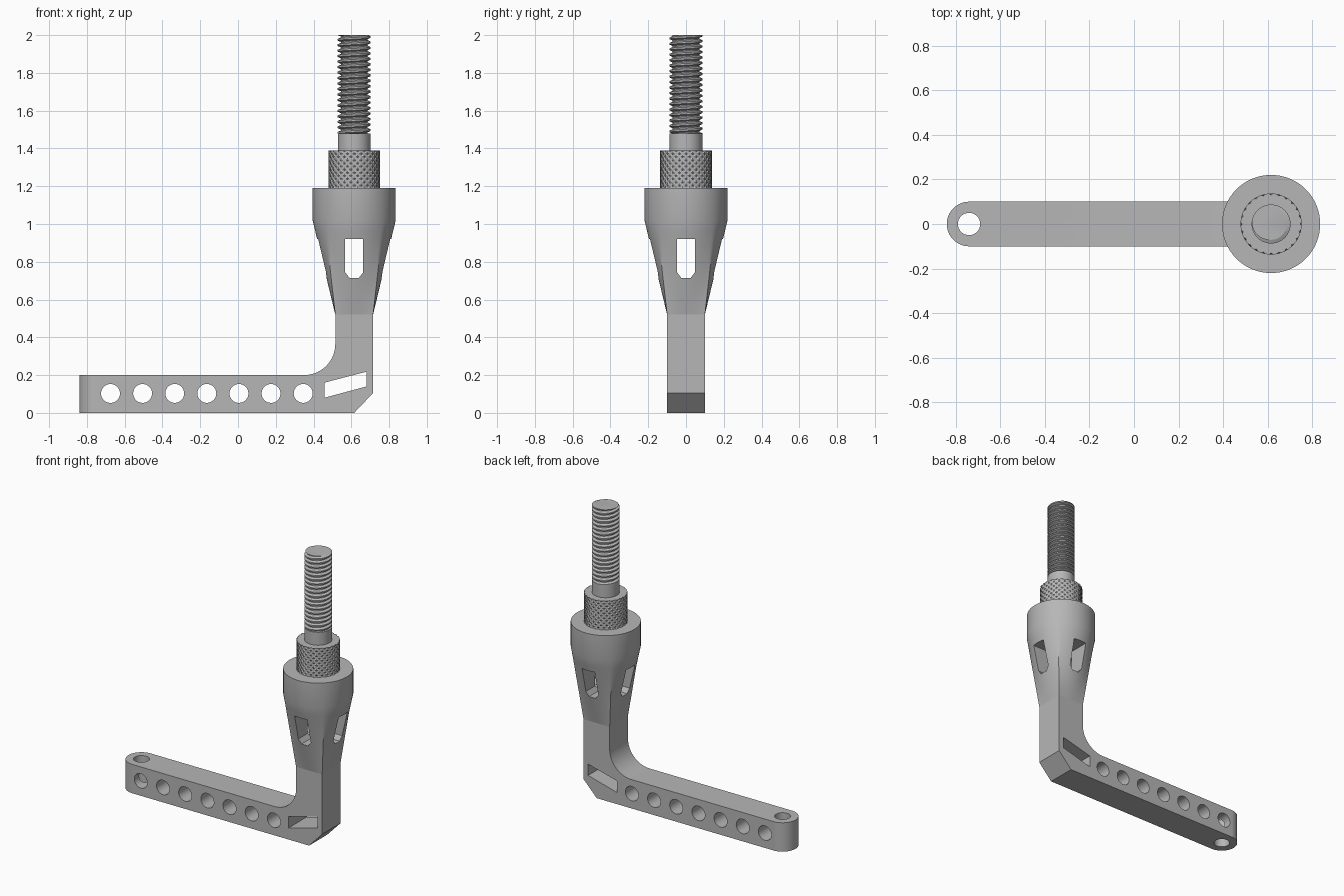
import bpy, bmesh
from math import pi, tau, sin, cos
from mathutils import Vector

cube = bpy.data.objects.get("Cube")
if cube:
    bpy.data.objects.remove(cube, do_unlink=True)

grey = bpy.data.materials.new("plain grey")
grey.use_nodes = True
grey.diffuse_color = (0.47, 0.47, 0.47, 1)
grey.node_tree.nodes["Principled BSDF"].inputs["Base Color"].default_value = grey.diffuse_color

POST_X = 0.615   # axis of the upright
HALF = 0.1       # half thickness of the bar


def make(name, bm):
    bmesh.ops.recalc_face_normals(bm, faces=bm.faces)
    mesh = bpy.data.meshes.new(name)
    bm.to_mesh(mesh)
    bm.free()
    mesh.materials.append(grey)
    obj = bpy.data.objects.new(name, mesh)
    bpy.context.collection.objects.link(obj)
    return obj


def activate(obj):
    bpy.ops.object.select_all(action='DESELECT')
    obj.select_set(True)
    bpy.context.view_layer.objects.active = obj


def smooth(obj):
    activate(obj)
    bpy.ops.object.shade_smooth_by_angle(angle=pi / 6)


def prism(name, points, axis, lo, hi):
    """Extrude a flat outline along x, y or z."""
    place = {'x': lambda a, b, t: (t, a, b),
             'y': lambda a, b, t: (a, t, b),
             'z': lambda a, b, t: (a, b, t)}[axis]
    bm = bmesh.new()
    face = bm.faces.new([bm.verts.new(place(a, b, lo)) for a, b in points])
    out = bmesh.ops.extrude_face_region(bm, geom=[face])
    moved = [g for g in out["geom"] if isinstance(g, bmesh.types.BMVert)]
    bmesh.ops.translate(bm, verts=moved, vec=Vector(place(0, 0, hi - lo)))
    return make(name, bm)


def arc(cx, cy, r, start, end, steps):
    return [(cx + r * cos(start + (end - start) * i / steps),
             cy + r * sin(start + (end - start) * i / steps)) for i in range(steps + 1)]


def circle(cx, cy, r, steps=32):
    return arc(cx, cy, r, 0, tau, steps)[:-1]


def boolean(obj, cutter, operation='DIFFERENCE'):
    cutter.hide_render = True
    mod = obj.modifiers.new("cut", 'BOOLEAN')
    mod.operation, mod.solver, mod.object = operation, 'EXACT', cutter
    activate(obj)
    bpy.ops.object.modifier_apply(modifier=mod.name)
    bpy.data.objects.remove(cutter, do_unlink=True)


def stack(name, rings):
    """Skin a list of equally sized rings and close both ends."""
    bm = bmesh.new()
    rows = [[bm.verts.new(p) for p in ring] for ring in rings]
    n = len(rows[0])
    for low, high in zip(rows, rows[1:]):
        for i in range(n):
            j = (i + 1) % n
            bm.faces.new((low[i], low[j], high[j], high[i]))
    bm.faces.new(rows[0])
    bm.faces.new(rows[-1])
    return make(name, bm)


# Bent bar: side outline with inner fillet and outer chamfer
right, left = POST_X + HALF, POST_X - HALF
outline = [(-0.9, 0), (POST_X, 0), (right, 0.105), (right, 0.52), (left, 0.52)]
outline += arc(left - 0.165, 0.365, 0.165, 0, -pi / 2, 16) + [(-0.9, 0.2)]
bar = prism("bent_bar", outline, 'y', -HALF, HALF)

# Rounded free end
plan = arc(-0.74, 0, HALF, pi / 2, 3 * pi / 2, 32) + [(1, -HALF), (1, HALF)]
plan = [(x, y * 1.0001) for x, y in plan]
boolean(bar, prism("end_rounding", plan, 'z', -0.1, 0.7), 'INTERSECT')

# Holes through the bar
boolean(bar, prism("pivot_hole", circle(-0.74, 0, 0.05), 'z', -0.1, 0.4))
for i in range(7):
    boolean(bar, prism("side_hole", circle(-0.675 + 0.17 * i, 0.103, 0.05), 'y', -0.3, 0.3))
slant = [(0.457, 0.08), (0.68, 0.14), (0.68, 0.218), (0.457, 0.16)]
boolean(bar, prism("slanted_slot", slant, 'y', -0.3, 0.3))
smooth(bar)

# Socket: square post flaring into a round cup
SEG, CUP_R = 96, 0.22
rings = []
for step in range(9):
    t = step / 8
    ring = []
    for i in range(SEG):
        a = tau * i / SEG
        c, s = cos(a), sin(a)
        r = (1 - t) * HALF / max(abs(c), abs(s)) + t * CUP_R
        ring.append((POST_X + r * c, r * s, 0.52 + 0.5 * t))
    rings.append(ring)
rings.append([(x, y, 1.19) for x, y, z in rings[-1]])
socket = stack("flared_socket", rings)

# Crossed windows with chamfered bottoms
for axis, mid in (('y', 0), ('x', POST_X)):
    centre = POST_X - mid
    window = [(centre + a, z) for a, z in
              ((-0.025, 0.715), (0.025, 0.715), (0.048, 0.745), (0.048, 0.92),
               (-0.048, 0.92), (-0.048, 0.745))]
    boolean(socket, prism("window", window, axis, mid - 0.4, mid + 0.4))
smooth(socket)

# Knurled collar with crossed diagonal grooves
ROWS = 24
rings = []
for k in range(ROWS + 1):
    ring = []
    for i in range(SEG):
        groove = (i + k) % 4 == 0 or (i - k) % 4 == 0
        r = 0.13 if groove else 0.137
        ring.append((POST_X + r * cos(tau * i / SEG), r * sin(tau * i / SEG), 1.19 + 0.2 * k / ROWS))
    rings.append(ring)
stack("knurled_collar", rings)

# Plain shank above the collar
smooth(prism("shank", circle(POST_X, 0, 0.0865, 48), 'z', 1.39, 1.48))

# Screw thread: helical skin trimmed flat at both ends
BOTTOM, TOP, PITCH, TURN = 1.48, 2.0, 0.029, 48
PROFILE = ((0, 0.071), (0.2, 0.071), (0.45, 0.0875), (0.75, 0.0875))
bm = bmesh.new()
grid = []
for k in range(-8, 4 * 21):
    phase, r = PROFILE[k % 4]
    grid.append([bm.verts.new((POST_X + r * cos(tau * i / TURN), r * sin(tau * i / TURN),
                               BOTTOM + PITCH * (k // 4 + phase + i / TURN)))
                 for i in range(TURN)])
for k in range(len(grid) - 5):
    for i in range(TURN):
        if i + 1 < TURN:
            b, c = grid[k][i + 1], grid[k + 1][i + 1]
        else:
            b, c = grid[k + 4][0], grid[k + 5][0]
        bm.faces.new((grid[k][i], b, c, grid[k + 1][i]))
for z, direction in ((BOTTOM, -1), (TOP, 1)):
    cut = bmesh.ops.bisect_plane(bm, geom=bm.verts[:] + bm.edges[:] + bm.faces[:], dist=1e-6,
                                 plane_co=(0, 0, z), plane_no=(0, 0, direction), clear_outer=True)
    rim = [g for g in cut["geom_cut"] if isinstance(g, bmesh.types.BMEdge)]
    bmesh.ops.edgeloop_fill(bm, edges=rim)
smooth(make("screw_thread", bm))
